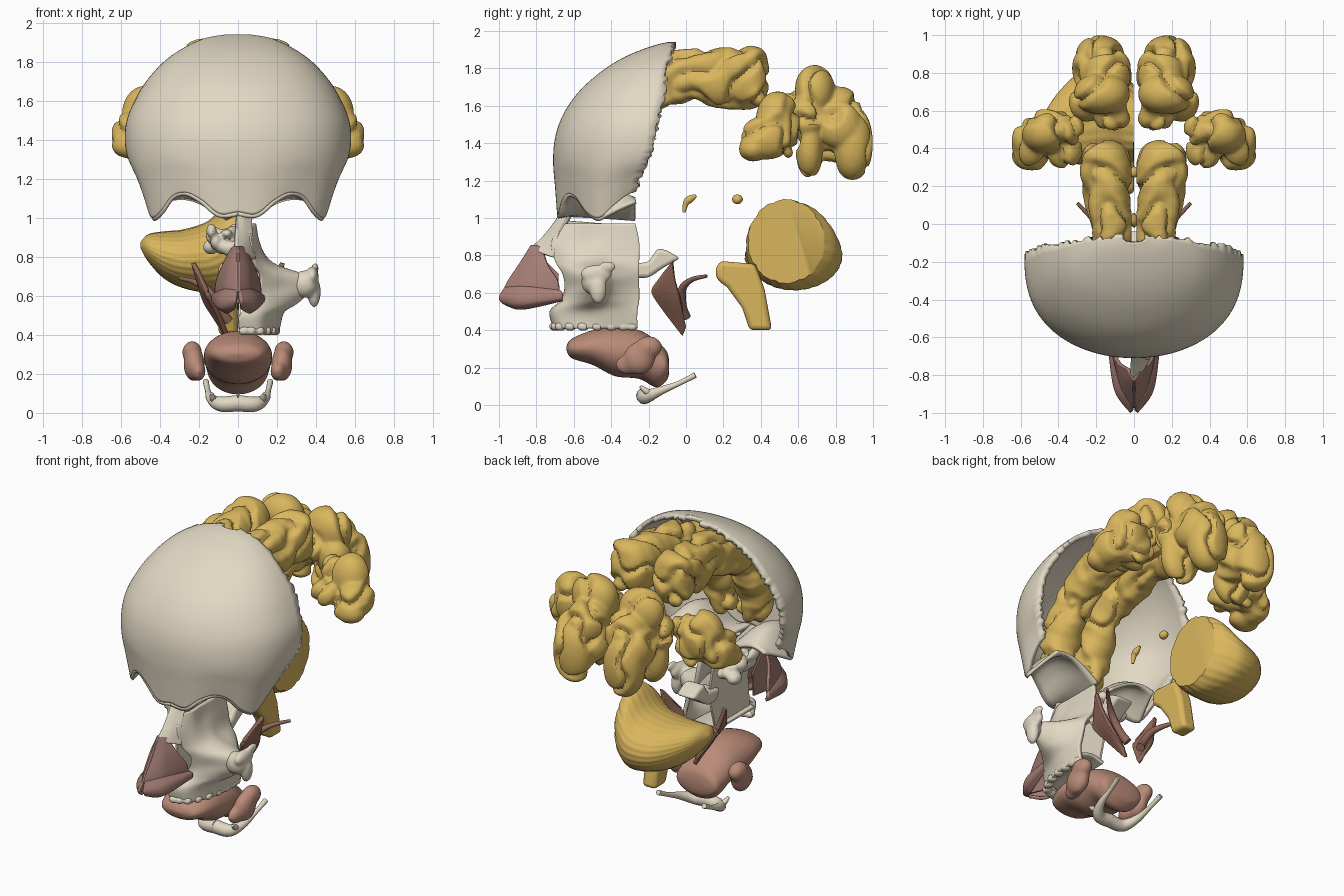
import bpy, bmesh, math, random
from mathutils import Vector, Matrix, noise

if "Cube" in bpy.data.objects:
    bpy.data.objects.remove(bpy.data.objects["Cube"])

random.seed(4)

def material(name, rgb):
    m = bpy.data.materials.new(name)
    m.diffuse_color = (*rgb, 1)
    m.use_nodes = True
    m.node_tree.nodes["Principled BSDF"].inputs["Base Color"].default_value = m.diffuse_color
    return m

BONE = material("bone", (0.76, 0.69, 0.55))
BRAIN = material("brain", (0.70, 0.47, 0.11))
TONGUE = material("tongue_flesh", (0.49, 0.26, 0.19))
CARTILAGE = material("cartilage", (0.38, 0.21, 0.18))
MUSCLE = material("muscle", (0.29, 0.14, 0.10))

def spline(pts, n):
    pts, out = [Vector(p) for p in pts], []
    for k in range(n):
        t = k / (n - 1) * (len(pts) - 1)
        i = min(int(t), len(pts) - 2)
        f = t - i
        b, c = pts[i], pts[i + 1]
        a, d = pts[max(i - 1, 0)], pts[min(i + 2, len(pts) - 1)]
        out.append(0.5 * (2*b + (c - a)*f + (2*a - 5*b + 4*c - d)*f*f + (3*b - a - 3*c + d)*f**3))
    return out

def add(name, me, mat, mirror=False, thick=0):
    o = bpy.data.objects.new(name, me)
    bpy.context.collection.objects.link(o)
    me.materials.clear()
    me.materials.append(mat)
    if thick:
        s = o.modifiers.new("thickness", 'SOLIDIFY')
        s.thickness, s.offset = thick, -1
    if mirror:
        o.modifiers.new("mirror", 'MIRROR').use_mirror_merge = False
    return o

def grid(name, rows, mat, thick=0, mirror=False, ring=False):
    m, n = len(rows), len(rows[0])
    faces = [(i*n + j, i*n + (j+1) % n, (i+1)*n + (j+1) % n, (i+1)*n + j)
             for i in range(m - 1) for j in range(n if ring else n - 1)]
    if ring:
        faces += [tuple(range(n))[::-1], tuple(range((m-1)*n, m*n))]
    me = bpy.data.meshes.new(name)
    me.from_pydata([tuple(p) for r in rows for p in r], [], faces)
    return add(name, me, mat, mirror, thick)

def sheet(name, rows, mat, thick, n=24, m=24, mirror=False):
    rows = [spline(r, n) for r in rows]
    cols = [spline([r[j] for r in rows], m) for j in range(n)]
    return grid(name, [[c[i] for c in cols] for i in range(m)], mat, thick, mirror)

def evaluated(o):
    return bpy.data.meshes.new_from_object(o.evaluated_get(bpy.context.evaluated_depsgraph_get()))

def blob(name, balls, mat, voxel=0.016, groove=0, mirror=False, smooth=5, boxy=1.0):
    bm = bmesh.new()
    for x, y, z, a, b, c in balls:
        vs = bmesh.ops.create_icosphere(bm, subdivisions=4, radius=1)["verts"]
        for v in vs:
            v.co = [math.copysign(abs(q) ** boxy, q) for q in v.co]
        bmesh.ops.transform(bm, verts=vs, matrix=Matrix.Translation((x, y, z)) @ Matrix.Diagonal((a, b, c, 1)))
    me = bpy.data.meshes.new(name)
    bm.to_mesh(me)
    tmp = add(name, me, mat)
    r = tmp.modifiers.new("fuse", 'REMESH')
    r.mode, r.voxel_size = 'VOXEL', voxel
    tmp.modifiers.new("soften", 'SMOOTH').iterations = smooth
    me = evaluated(tmp)
    bpy.data.objects.remove(tmp)
    moves = []
    for v in me.vertices:
        f = noise.noise(v.co * 5.5 + Vector((3, 1, 7)))
        moves.append(v.normal * groove * (0.45 - 1.7 * max(0, 1 - abs(f) / 0.2)))
    for v, d in zip(me.vertices, moves):
        v.co += d
        if mirror and groove:
            v.co.x = max(v.co.x, 0.012)
    o = add(name, me, mat)
    if groove:
        o.modifiers.new("soften", 'SMOOTH').iterations = 2
    if mirror:
        o.modifiers.new("mirror", 'MIRROR').use_mirror_merge = False
    return o

def tube(name, pts, mat, mirror=False):
    cu = bpy.data.curves.new(name, 'CURVE')
    cu.dimensions, cu.bevel_depth, cu.use_fill_caps = '3D', 1, True
    sp = cu.splines.new('POLY')
    pts = spline(pts, 20)
    sp.points.add(len(pts) - 1)
    for q, p in zip(sp.points, pts):
        q.co, q.radius = (p[0], p[1], p[2], 1), p[3]
    tmp = bpy.data.objects.new(name, cu)
    bpy.context.collection.objects.link(tmp)
    me = evaluated(tmp)
    bpy.data.objects.remove(tmp)
    return add(name, me, mat, mirror)

def plate(name, outline, x0, x1, mat, bevel=0.015):
    bm = bmesh.new()
    f = bm.faces.new([bm.verts.new((x0, y, z)) for y, z in outline])
    g = bmesh.ops.extrude_face_region(bm, geom=[f])
    bmesh.ops.translate(bm, vec=(x1 - x0, 0, 0), verts=[v for v in g["geom"] if isinstance(v, bmesh.types.BMVert)])
    bmesh.ops.recalc_face_normals(bm, faces=bm.faces)
    me = bpy.data.meshes.new(name)
    bm.to_mesh(me)
    o = add(name, me, mat)
    b = o.modifiers.new("bevel", 'BEVEL')
    b.width, b.segments = bevel, 3
    return o

# Frontal bone: rows of (height, half width, front y, suture y), arched brow rims
levels = spline([(1.10, .48, -.69, -.27), (1.2, .52, -.70, -.25), (1.3, .565, -.71, -.21),
    (1.4, .58, -.705, -.18), (1.5, .57, -.68, -.16), (1.6, .53, -.63, -.14), (1.7, .47, -.55, -.12),
    (1.8, .38, -.43, -.11), (1.87, .28, -.31, -.09), (1.92, .17, -.18, -.08), (1.94, .06, -.10, -.07)], 72)
rim = spline([(k / 8, z) for k, z in enumerate((1.03, 1.02, 1.09, 1.13, 1.11, 1.03, 1.0, 1.07, 1.14))], 37)
dome = []
for i, (z, w, f, b) in enumerate(levels):
    row = []
    for j in range(-36, 37):
        t = j / 36 * math.pi / 2
        y = b - (b - f) * max(math.cos(t), 0) ** 0.8
        if abs(j) == 36:
            y += random.uniform(-.004, .02)
        dz = (rim[abs(j)][1] - 1.1) * max(0, 1 - (z - 1.1) / 0.3) ** 1.5
        row.append((w * math.sin(t), y, z + dz))
    dome.append(row)
grid("frontal_bone", dome, BONE, 0.03)

# Eye socket roofs
edge = dome[0][36:64]
roof = []
for k in range(11):
    a = k / 10
    roof.append([Vector(p).lerp(Vector((.05 + .33 * s, -.27, 1.0 + .11 * math.sin(math.pi * s / 1.5))), a)
                 + Vector((0, 0, .06 * math.sin(math.pi * a) * math.sin(math.pi * s)))
                 for p, s in ((p, j / 27) for j, p in enumerate(edge))])
grid("socket_roof", roof, BONE, 0.02, True)

# Brain gyri of both hemispheres
arc = spline([(.15, .34, 1.75, .12, .10, .165), (.14, .2, 1.75, .12, .11, .16), (.125, .05, 1.76, .11, .11, .14),
    (.12, -.1, 1.73, .105, .11, .15), (.12, -.26, 1.68, .10, .11, .12), (.12, -.40, 1.58, .10, .11, .11),
    (.12, -.50, 1.44, .10, .11, .11), (.12, -.55, 1.32, .10, .10, .11), (.12, -.53, 1.21, .09, .09, .09)], 22)
arc = [(p[0] + random.uniform(-.012, .012), *p[1:]) for p in arc]
arc += [(.17, .36, 1.83, .11, .07, .08), (.2, .28, 1.8, .08, .09, .1), (.17, .37, 1.67, .1, .055, .08)]
blob("frontal_gyrus", arc, BRAIN, .014, .02, True, 5, .9)
blob("lateral_gyrus", [(.55, .43, 1.43, .09, .13, .11), (.47, .49, 1.51, .12, .11, .16),
    (.37, .39, 1.43, .09, .09, .08), (.54, .36, 1.37, .10, .07, .06), (.40, .53, 1.42, .09, .06, .10),
    (.33, .5, 1.55, .06, .08, .07)], BRAIN, .013, .018, True, 6, .93)
blob("rear_gyrus", [(.17, .69, 1.68, .14, .10, .13), (.2, .66, 1.39, .12, .07, .17), (.14, .80, 1.57, .12, .13, .13),
    (.18, .89, 1.40, .12, .10, .19), (.25, .64, 1.54, .09, .09, .11), (.11, .57, 1.60, .09, .09, .09),
    (.13, .78, 1.42, .11, .12, .11), (.24, .82, 1.5, .08, .11, .12)], BRAIN, .013, .02, True, 6, .93)

# Half cerebellum with a flat mid section and fine folds
sections = spline([(-.002, .535, .875, .205, .225), (-.06, .56, .85, .24, .23), (-.15, .58, .80, .255, .185),
    (-.28, .56, .79, .245, .15), (-.38, .53, .81, .19, .12), (-.46, .49, .845, .12, .07), (-.50, .47, .86, .02, .015)], 40)
rings = []
for x, y, z, a, b in sections:
    r = []
    for k in range(144):
        t = k / 144 * math.tau
        s = 1 + .006 * math.sin(28 * t) - .03 * max(0, 1 + x / .1) * abs(math.cos(5 * t)) ** 8
        r.append((x, y + a * s * math.cos(t), z + b * s * math.sin(t)))
    rings.append(r)
grid("cerebellum", rings[::-1], BRAIN, ring=True)

# Brain stem and small central glands
plate("brain_stem", [(.155, .72), (.18, .77), (.30, .76), (.37, .755), (.42, .62), (.46, .4), (.34, .4),
    (.30, .52), (.22, .63), (.165, .67)], -.10, 0, BRAIN, .025)
blob("rear_gland", [(0, .275, 1.10, .027, .03, .027)], BRAIN, .008, smooth=2)
tube("front_gland", [(0, -.012, 1.03, .008), (0, .0, 1.08, .016), (0, .02, 1.10, .02), (0, .055, 1.12, .008)], BRAIN)

# Upper jaw half: rows from midline round the cheek to the back
jaw = [(.41, ((.01, -.71), (.12, -.68), (.185, -.55), (.21, -.40), (.20, -.26))),
    (.50, ((.01, -.73), (.12, -.69), (.20, -.55), (.23, -.42), (.21, -.26))),
    (.56, ((.06, -.67), (.15, -.64), (.30, -.50), (.26, -.40), (.20, -.25))),
    (.63, ((.11, -.65), (.20, -.60), (.37, -.49), (.27, -.38), (.18, -.25))),
    (.70, ((.12, -.66), (.23, -.59), (.36, -.49), (.26, -.38), (.16, -.25))),
    (.77, ((.09, -.70), (.15, -.61), (.18, -.50), (.15, -.40), (.12, -.25))),
    (.87, ((.07, -.72), (.11, -.61), (.11, -.50), (.11, -.40), (.10, -.25))),
    (.97, ((.05, -.67), (.09, -.60), (.09, -.50), (.09, -.40), (.09, -.27)))]
sheet("upper_jaw", [[(x, y, z) for x, y in r] for z, r in jaw], BONE, .025, 40, 40)
sheet("palate", [[(.0, y, .48), (.09, y, .50), (w, y, .47)] for y, w in ((-.7, .09), (-.55, .17), (-.4, .19), (-.28, .19))], BONE, .02)
blob("cheek_process", [(.34, -.50, .66, .07, .06, .07), (.39, -.47, .62, .034, .045, .08),
    (.38, -.48, .70, .033, .085, .05), (.395, -.42, .74, .018, .045, .03)], BONE, .01, smooth=5)
teeth = spline([(.03, -.70, .42), (.11, -.67, .42), (.17, -.55, .42), (.19, -.4, .42), (.185, -.29, .42)], 9)
blob("teeth", [(*p, .026, .03, .022) for p in teeth], BONE, .008, smooth=2, boxy=.75)

# Nasal bone, sieve bone and vomer
sheet("nasal_bone", [[(-.005, -.83, .84), (.04, -.79, .82), (.09, -.71, .79)],
    [(-.005, -.75, .92), (.035, -.72, .92), (.075, -.68, .92)],
    [(-.005, -.67, 1.03), (.03, -.66, 1.03), (.07, -.62, 1.03)]], BONE, .025)
cells = [(random.uniform(-.15, .06), random.uniform(-.54, -.3), random.uniform(.81, .95),
          random.uniform(.02, .045), random.uniform(.03, .06), random.uniform(.02, .045)) for _ in range(36)]
blob("sieve_bone", cells, BONE, .01, smooth=2)
plate("septum_bone", [(-.68, .99), (-.3, .96), (-.24, .72), (-.3, .5), (-.66, .5), (-.64, .7)], .0, .014, BONE, .004)
plate("vomer_wing", [(-.32, .75), (-.2, .765), (-.15, .84), (-.10, .825), (-.03, .785), (-.12, .735), (-.20, .68), (-.28, .68)],
      -.03, .10, BONE, .02)

# Nose cartilages
sheet("nose_side_cartilage", [[(.008, -.975, .62), (.07, -.87, .62), (.12, -.68, .61)],
    [(.008, -.95, .67), (.065, -.86, .67), (.115, -.69, .67)],
    [(.008, -.89, .76), (.05, -.83, .76), (.085, -.74, .75)],
    [(.005, -.83, .855), (.02, -.80, .855), (.04, -.77, .84)]], CARTILAGE, .018, mirror=True)
sheet("nostril_cartilage", [[(.015, -.96, .53), (.065, -.87, .51), (.115, -.66, .555)],
    [(.02, -.99, .55), (.10, -.88, .54), (.135, -.66, .57)],
    [(.02, -1.0, .58), (.10, -.88, .59), (.135, -.66, .60)],
    [(.012, -.97, .63), (.07, -.87, .635), (.115, -.68, .62)]], CARTILAGE, .02, mirror=True)
plate("nose_septum", [(-.82, .84), (-.96, .62), (-.97, .56), (-.85, .53), (-.69, .55), (-.68, .7)], -.006, .006, CARTILAGE, .003)

# Tongue body: sections of (y, top z, bottom z, half width), then salivary glands
body = spline([(-.64, .315, .295, .03), (-.61, .355, .25, .12), (-.5, .40, .215, .165), (-.38, .42, .155, .175),
    (-.25, .40, .14, .17), (-.16, .345, .095, .155), (-.105, .29, .13, .14), (-.09, .24, .17, .08)], 40)
grid("tongue", [[(w * math.cos(t), y, (a + b) / 2 + (a - b) / 2 * math.sin(t))
    for t in (-k / 48 * math.tau for k in range(48))] for y, a, b, w in body], TONGUE, ring=True)
blob("salivary_gland", [(.205, -.31, .215, .04, .07, .055), (.225, -.25, .25, .055, .085, .09),
    (.235, -.2, .31, .052, .075, .06)], TONGUE, .013, mirror=True, smooth=12)

# Tongue bone
tube("tongue_bone", [(-.002, -.225, .05, .042), (.09, -.215, .045, .038), (.14, -.14, .075, .024),
    (.155, -.04, .115, .014), (.165, .05, .16, .016)], BONE, True)
tube("tongue_bone_horn", [(.12, -.19, .06, .02), (.13, -.22, .08, .016), (.135, -.245, .1, .008)], BONE, True)

# Palate muscles
sheet("palate_fan_muscle", [[(.06, -.02, .37), (.07, -.01, .39), (.08, .0, .42)],
    [(.11, -.12, .50), (.15, -.07, .53), (.17, -.03, .55)],
    [(.16, -.18, .59), (.19, -.13, .64), (.21, -.06, .66)],
    [(.17, -.18, .63), (.21, -.12, .71), (.24, -.075, .765)]], MUSCLE, .025, mirror=True)
tube("palate_strap_muscle", [(.05, .0, .47, .026), (.09, -.02, .53, .024), (.15, -.02, .62, .022),
    (.22, .03, .67, .014), (.30, .11, .69, .009)], MUSCLE, True)

# Smooth shading with crisp edges
for o in bpy.context.collection.objects:
    o.select_set(True)
    bpy.context.view_layer.objects.active = o
bpy.ops.object.shade_smooth_by_angle(angle=math.radians(45))
